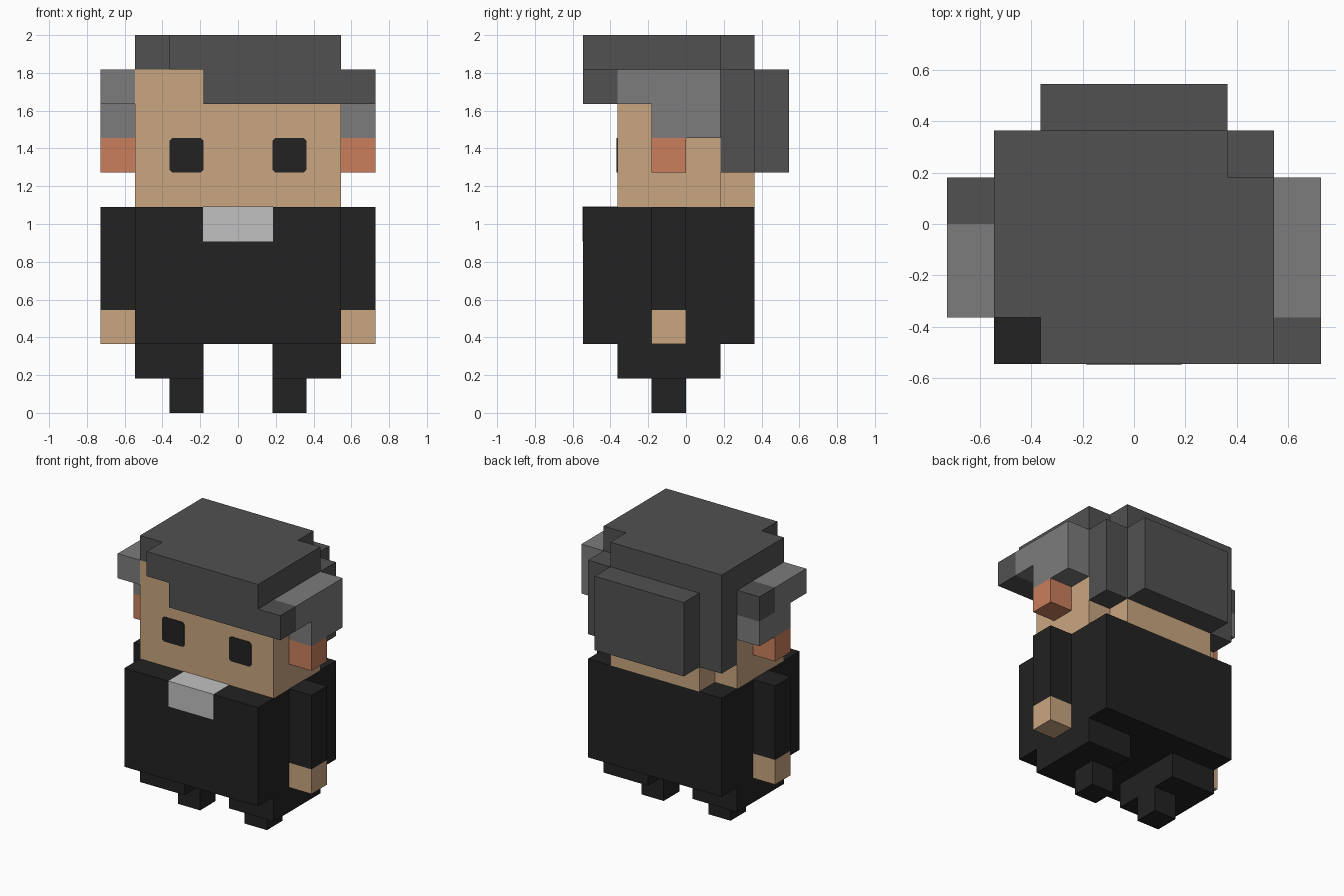
import bpy, bmesh
from mathutils import Vector

if "Cube" in bpy.data.objects:
    bpy.data.objects.remove(bpy.data.objects["Cube"])

U = 2 / 11  # one block


def material(name, rgb):
    m = bpy.data.materials.new(name)
    lin = [((c / 255 + 0.055) / 1.055) ** 2.4 for c in rgb]
    m.diffuse_color = (*lin, 1)
    m.use_nodes = True
    m.node_tree.nodes["Principled BSDF"].inputs["Base Color"].default_value = m.diffuse_color
    return m


SKIN = material("skin", (202, 166, 128))
BLACK = material("black cloth", (34, 34, 34))
DARK = material("dark grey hair", (81, 81, 81))
LIGHT = material("light grey hair", (124, 124, 124))
EAR = material("ear orange", (202, 127, 93))
WHITE = material("collar grey", (193, 193, 193))


def box(name, mat, lo, hi, grow=0.0, round_y=0.0):
    """Box between two corners given in blocks; optionally round its y-edges."""
    lo = Vector(lo) * U - Vector((grow,) * 3)
    hi = Vector(hi) * U + Vector((grow,) * 3)
    bm = bmesh.new()
    bmesh.ops.create_cube(bm, size=1)
    for v in bm.verts:
        v.co = Vector([(lo[i] + hi[i]) / 2 + v.co[i] * (hi[i] - lo[i]) for i in range(3)])
    if round_y:
        edges = [e for e in bm.edges
                 if abs(e.verts[0].co.x - e.verts[1].co.x) < 1e-6
                 and abs(e.verts[0].co.z - e.verts[1].co.z) < 1e-6]
        bmesh.ops.bevel(bm, geom=edges, offset=round_y, segments=1, affect='EDGES')
    me = bpy.data.meshes.new(name)
    bm.to_mesh(me)
    bm.free()
    me.materials.append(mat)
    ob = bpy.data.objects.new(name, me)
    bpy.context.collection.objects.link(ob)
    return ob


def pair(name, mat, lo, hi, **kw):
    """The same box on the right (+x) and mirrored on the left."""
    box("right_" + name, mat, lo, hi, **kw)
    box("left_" + name, mat, (-hi[0], lo[1], lo[2]), (-lo[0], hi[1], hi[2]), **kw)


# Legs, torso, collar and arms
pair("foot", BLACK, (1, -1, 0), (2, 0, 1))
pair("leg", BLACK, (1, -2, 1), (3, 1, 2))
box("torso", BLACK, (-3, -3, 2), (3, 2, 6))
box("collar", WHITE, (-1, -3, 5), (1, -2, 6), grow=0.003)
pair("sleeve", BLACK, (3, -1, 3), (4, 0, 6))
pair("hand", SKIN, (3, -1, 2), (4, 0, 3))

# Head, ears and eyes
box("head", SKIN, (-3, -2, 6), (3, 1, 10))
box("head_back", SKIN, (-2, 1, 6), (2, 2, 10))
pair("ear", EAR, (3, -1, 7), (4, 0, 8))
pair("eye", BLACK, (1, -2.02, 7), (2, -2, 8), round_y=0.015)

# Dark hair: cap, fringe and back
box("hair_cap", DARK, (-3, -2, 10), (3, 1, 11))
box("hair_cap_back", DARK, (-3, 1, 10), (2, 2, 11))
box("fringe_top", DARK, (-2, -3, 10), (3, -2, 11))
box("fringe", DARK, (-1, -3, 9), (4, -2, 10))
pair("hair_back_corner", DARK, (2, 1, 7), (3, 2, 10))
box("hair_back", DARK, (-2, 2, 7), (2, 3, 10))

# Light hair over the ears
pair("sideburn", LIGHT, (3, -1, 8), (4, 1, 9))
box("right_side_hair", LIGHT, (3, -2, 9), (4, 1, 10))
box("left_side_hair", LIGHT, (-4, -2, 9), (-3, 0, 10))
box("left_side_hair_dark", DARK, (-4, 0, 9), (-3, 1, 10))
